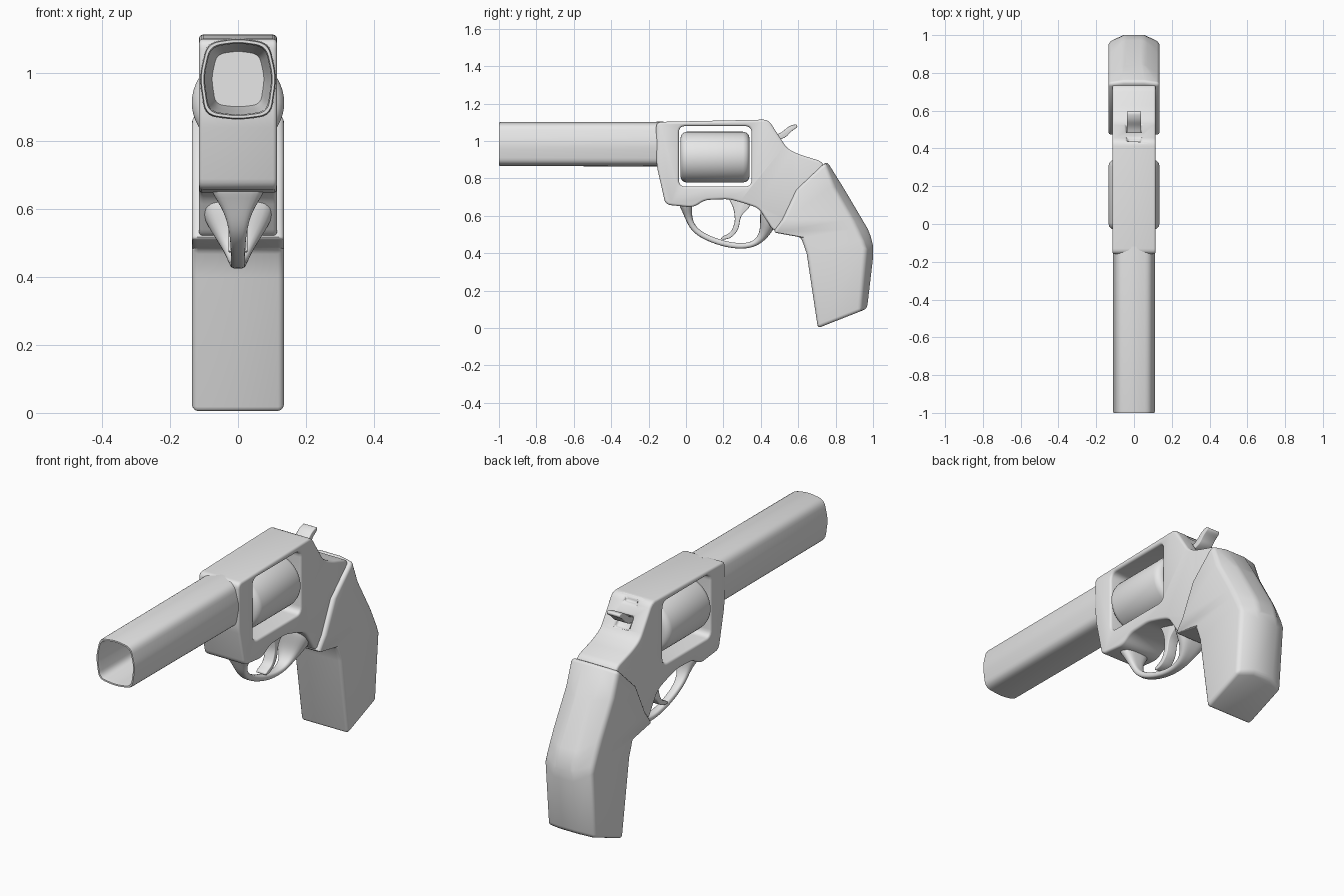
import bpy, bmesh
from math import radians
from mathutils import Vector, Matrix

if "Cube" in bpy.data.objects:
    bpy.data.objects.remove(bpy.data.objects["Cube"], do_unlink=True)

grey = bpy.data.materials.new("light_grey")
grey.use_nodes = True
grey.diffuse_color = (0.8, 0.8, 0.8, 1)
grey.node_tree.nodes["Principled BSDF"].inputs["Base Color"].default_value = (0.8, 0.8, 0.8, 1)


def make_object(name, bm):
    bmesh.ops.recalc_face_normals(bm, faces=bm.faces)
    mesh = bpy.data.meshes.new(name)
    bm.to_mesh(mesh)
    bm.free()
    obj = bpy.data.objects.new(name, mesh)
    bpy.context.collection.objects.link(obj)
    mesh.materials.append(grey)
    return obj


def select(obj):
    bpy.ops.object.select_all(action='DESELECT')
    obj.select_set(True)
    bpy.context.view_layer.objects.active = obj


def apply(obj, kind, **settings):
    mod = obj.modifiers.new(kind.title(), kind)
    for key, value in settings.items():
        setattr(mod, key, value)
    select(obj)
    bpy.ops.object.modifier_apply(modifier=mod.name)


def finish(obj, bevel=0.0, angle=40):
    if bevel:
        apply(obj, 'BEVEL', width=bevel, segments=3, limit_method='ANGLE',
              angle_limit=radians(28), use_clamp_overlap=False)
    select(obj)
    bpy.ops.object.shade_smooth_by_angle(angle=radians(angle))


def rounded(points, radius, steps=5):
    """Replace every corner of a closed outline with a short arc."""
    pts = [Vector(p) for p in points]
    out = []
    for i, p in enumerate(pts):
        a, b = pts[i - 1] - p, pts[(i + 1) % len(pts)] - p
        start = p + a.normalized() * min(radius, a.length * 0.45)
        end = p + b.normalized() * min(radius, b.length * 0.45)
        for k in range(steps + 1):
            t = k / steps
            out.append(start * (1 - t) ** 2 + p * 2 * t * (1 - t) + end * t * t)
    return out


def skin(bm, rings, close=True):
    """Join rings of points with quads and optionally cap both ends."""
    loops = [[bm.verts.new(p) for p in ring] for ring in rings]
    for a, b in zip(loops, loops[1:]):
        for i in range(len(a)):
            j = (i + 1) % len(a)
            bm.faces.new((a[i], a[j], b[j], b[i]))
    if close:
        bm.faces.new(loops[0])
        bm.faces.new(loops[-1])


def prism(name, outline, half):
    """Side outline (y, z) given width along x."""
    bm = bmesh.new()
    skin(bm, [[(x, p[0], p[1]) for p in outline] for x in (-half, half)])
    return make_object(name, bm)


def cut(obj, outline, half):
    cutter = prism("cutter", outline, half)
    cutter.hide_render = True
    apply(obj, 'BOOLEAN', object=cutter, operation='DIFFERENCE', solver='EXACT')
    bpy.data.objects.remove(cutter, do_unlink=True)


# Frame with the cylinder window, rear sight notch and hammer slot
frame = prism("frame", rounded([
    (-0.16, 1.102), (0.44, 1.115), (0.54, 0.96), (0.60, 0.93), (0.73, 0.89),
    (0.76, 0.80), (0.70, 0.60), (0.60, 0.53), (0.47, 0.515), (0.39, 0.64),
    (0.32, 0.665), (0.23, 0.69), (0.10, 0.685), (0.04, 0.645), (-0.11, 0.66),
    (-0.157, 0.87)], 0.03), 0.115)
cut(frame, rounded([(-0.038, 1.08), (0.35, 1.08), (0.35, 0.757), (-0.038, 0.757)], 0.035), 0.3)
cut(frame, [(0.435, 1.13), (0.465, 1.13), (0.465, 1.085), (0.435, 1.085)], 0.035)
cut(frame, [(0.465, 1.03), (0.55, 1.06), (0.57, 0.98), (0.51, 0.98)], 0.04)
finish(frame, 0.012)

# Hollow barrel with softly bulging sides
section = rounded([(-0.092, 1.092), (0, 1.106), (0.092, 1.092), (0.115, 0.99),
                   (0.098, 0.875), (0, 0.862), (-0.098, 0.875), (-0.115, 0.99)], 0.035)


def barrel_ring(y, scale):
    return [(p.x * scale, y, 0.982 + (p.y - 0.982) * scale) for p in section]


bm = bmesh.new()
skin(bm, [barrel_ring(y, s) for y, s in (
    (-0.12, 1.0), (-0.99, 0.985), (-1.0, 0.965), (-1.0, 0.90), (-0.98, 0.87),
    (-0.30, 0.78), (-0.22, 0.68))])
finish(make_object("barrel", bm))

# Rotating cylinder
bm = bmesh.new()
bmesh.ops.create_cone(bm, cap_ends=True, segments=48, radius1=0.136, radius2=0.136, depth=0.37,
                      matrix=Matrix.Translation((0, 0.155, 0.914)) @ Matrix.Rotation(radians(90), 4, 'X'))
finish(make_object("cylinder", bm), 0.035)

# Grip: each row holds the front, side-back and spine points
rows = [((0.73, 0.872), (0.748, 0.882), (0.755, 0.89)),
        ((0.59, 0.74), (0.79, 0.755), (0.845, 0.745)),
        ((0.515, 0.58), (0.89, 0.58), (0.972, 0.53)),
        ((0.465, 0.512), (0.915, 0.53), (0.988, 0.49)),
        ((0.615, 0.485), (0.945, 0.47), (1.0, 0.44)),
        ((0.645, 0.40), (0.962, 0.43), (1.001, 0.385)),
        ((0.705, 0.0), (0.935, 0.09), (0.968, 0.105))]
bm = bmesh.new()
W = 0.136
skin(bm, [[(-W, *f), (-W, *s), (-0.055, *b), (0.055, *b), (W, *s), (W, *f)] for f, s, b in rows])
bmesh.ops.dissolve_limit(bm, angle_limit=radians(1), verts=bm.verts, edges=bm.edges)
finish(make_object("grip", bm), 0.018)

# Trigger guard: strap of (y, z, half width, half thickness), flaring into the frame
strap = [(-0.01, 0.69, 0.10, 0.04), (0.005, 0.64, 0.075, 0.03), (0.013, 0.59, 0.04, 0.018),
         (0.038, 0.53, 0.026, 0.016), (0.10, 0.487, 0.022, 0.015), (0.19, 0.453, 0.022, 0.015),
         (0.28, 0.436, 0.022, 0.015), (0.36, 0.444, 0.028, 0.015), (0.405, 0.482, 0.045, 0.022),
         (0.43, 0.53, 0.08, 0.035), (0.445, 0.59, 0.115, 0.05), (0.45, 0.66, 0.12, 0.05)]
bm = bmesh.new()
rings = []
for i, (y, z, w, t) in enumerate(strap):
    a, b = strap[max(i - 1, 0)], strap[min(i + 1, len(strap) - 1)]
    along = Vector((b[0] - a[0], b[1] - a[1])).normalized()
    ny, nz = -along.y * t, along.x * t
    rings.append([(sx * w, y + s * ny, z + s * nz)
                  for sx, s in ((-1, -1), (0, -1), (1, -1), (1, 1), (0, 1), (-1, 1))])
skin(bm, rings)
guard = make_object("trigger_guard", bm)
apply(guard, 'SUBSURF', levels=2)
finish(guard, angle=60)

# Trigger
trigger = prism("trigger", rounded([
    (0.22, 0.71), (0.255, 0.64), (0.263, 0.57), (0.24, 0.51), (0.185, 0.485), (0.19, 0.47),
    (0.24, 0.48), (0.28, 0.525), (0.293, 0.60), (0.345, 0.65), (0.34, 0.71)], 0.025), 0.028)
finish(trigger, 0.004)

# Hammer
hammer = prism("hammer", rounded([
    (0.47, 1.03), (0.51, 1.045), (0.55, 1.08), (0.59, 1.092), (0.598, 1.075), (0.56, 1.05),
    (0.535, 1.02), (0.49, 1.005)], 0.02), 0.038)
finish(hammer, 0.004)
